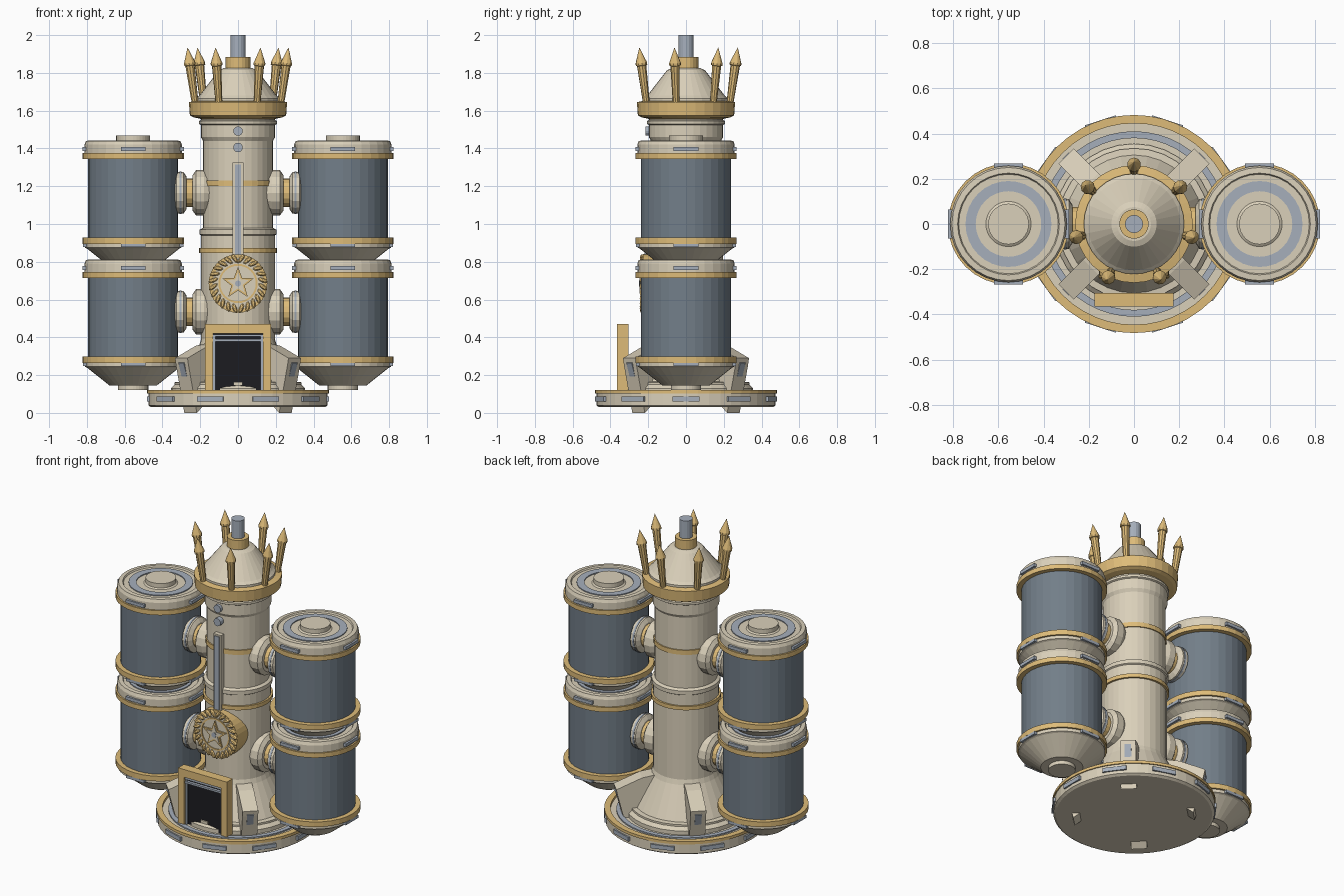
import bpy, bmesh
from math import sin, cos, pi, radians
from mathutils import Matrix, Vector

if "Cube" in bpy.data.objects:
    bpy.data.objects.remove(bpy.data.objects["Cube"])


def material(name, rgb):
    m = bpy.data.materials.new(name)
    m.diffuse_color = (*rgb, 1)
    m.use_nodes = True
    m.node_tree.nodes["Principled BSDF"].inputs["Base Color"].default_value = m.diffuse_color
    return m


CREAM = material("cream", (0.70, 0.63, 0.49))
GOLD = material("gold", (0.73, 0.50, 0.19))
SLATE = material("slate", (0.17, 0.21, 0.25))
STEEL = material("steel", (0.38, 0.43, 0.50))
BLACK = material("black", (0.012, 0.012, 0.015))
T, I = Matrix.Translation, Matrix.Identity(4)


def rot(deg, axis):
    return Matrix.Rotation(radians(deg), 4, axis)


def finish(name, bm, mat, mtx):
    bmesh.ops.transform(bm, matrix=mtx, verts=bm.verts)
    bmesh.ops.recalc_face_normals(bm, faces=bm.faces)
    me = bpy.data.meshes.new(name)
    bm.to_mesh(me)
    bm.free()
    me.materials.append(mat)
    ob = bpy.data.objects.new(name, me)
    bpy.context.collection.objects.link(ob)
    return ob


def lathe(name, profile, mat, mtx=I, seg=32):
    """Revolve (radius, height) points around local z."""
    bm = bmesh.new()
    vs = [bm.verts.new((r, 0, z)) for r, z in profile]
    es = [bm.edges.new(p) for p in zip(vs, vs[1:])]
    bmesh.ops.spin(bm, geom=vs + es, cent=(0, 0, 0), axis=(0, 0, 1),
                   angle=2 * pi, steps=seg, use_duplicate=False)
    bmesh.ops.remove_doubles(bm, verts=bm.verts, dist=1e-5)
    return finish(name, bm, mat, mtx)


def ring(name, r0, r1, z0, z1, mat, mtx=I, seg=32):
    return lathe(name, [(r0, z0), (r1, z0), (r1, z1), (r0, z1), (r0, z0)], mat, mtx, seg)


def disc(name, r, z0, z1, mat, mtx=I, seg=32):
    return lathe(name, [(0, z0), (r, z0), (r, z1), (0, z1)], mat, mtx, seg)


def box(name, size, loc, mat, mtx=I):
    bm = bmesh.new()
    bmesh.ops.create_cube(bm, size=1)
    return finish(name, bm, mat, mtx @ T(loc) @ Matrix.Diagonal((*size, 1)))


def prism(name, pts, z0, z1, mat, mtx=I):
    """Extrude an xy outline along local z."""
    bm = bmesh.new()
    f = bm.faces.new([bm.verts.new((x, y, z0)) for x, y in pts])
    up = bmesh.ops.extrude_face_region(bm, geom=[f])["geom"]
    bmesh.ops.translate(bm, vec=(0, 0, z1 - z0),
                        verts=[v for v in up if isinstance(v, bmesh.types.BMVert)])
    return finish(name, bm, mat, mtx)


# Round base with gold rim, inlaid ring and clips
lathe("base", [(0, .03), (.46, .03), (.475, .04), (.475, .105), (0, .105)], CREAM, seg=48)
ring("base_rim", .445, .482, .103, .121, GOLD, seg=48)
ring("base_inlay", .38, .41, .10, .113, STEEL, seg=48)
for i in range(10):
    box("base_clip", (.02, .145, .026), (.472, 0, .073), STEEL, rot(36 * i, 'Z'))

# Flared foot and central column
lathe("column", [(0, .10), (.355, .10), (.355, .13), (.335, .15), (.335, .162), (.305, .165),
                 (.205, .36), (.195, .39), (.195, .94), (.203, .945), (.203, .97), (.185, .98),
                 (.185, 1.0), (.185, 1.44), (.197, 1.46), (.197, 1.525), (.206, 1.53),
                 (.206, 1.545), (.197, 1.55), (.197, 1.6), (0, 1.6)], CREAM)
ring("column_band_lower", .18, .207, .847, .872, GOLD)
ring("column_band_upper", .17, .192, 1.20, 1.23, GOLD)

# Four buttress fins leaning outward, each with an inset strip
for a in (45, 135, 225, 315):
    m = rot(a, 'Z') @ rot(90, 'X')
    prism("buttress", [(.18, .37), (.27, .355), (.425, .29), (.418, .255), (.355, .0),
                       (.31, .035), (.2, .1)], -.047, .047, CREAM, m)
    prism("buttress_strip", [(.41, .27), (.427, .265), (.38, .125), (.36, .125)],
          -.02, .02, STEEL, m)

# Crown: collar, dome cone, cap and top rod
lathe("crown_collar", [(.19, 1.555), (.235, 1.565), (.255, 1.575), (.26, 1.645),
                       (.225, 1.652), (.19, 1.64), (.19, 1.555)], GOLD)
lathe("crown_cone", [(0, 1.62), (.222, 1.63), (.222, 1.665), (.205, 1.68),
                     (.10, 1.815), (.075, 1.825), (0, 1.825)], CREAM)
disc("crown_cap", .065, 1.82, 1.885, GOLD, seg=20)
disc("top_rod", .04, 1.87, 2.0, STEEL, seg=16)
for i in range(7):
    m = rot(90 + i * 360 / 7, 'Z') @ T((.232, 0, 1.635)) @ rot(8, 'Y')
    lathe("crown_spike", [(0, 0), (.018, 0), (.025, .205), (.031, .208), (.031, .22),
                          (0, .303)], GOLD, m, 10)

# Two stacked tanks and their pipe connectors on each side
for side in (-1, 1):
    for level in (0, .63):
        m = T((side * .555, 0, level))
        disc("tank_body", .238, .28, .73, SLATE, m)
        ring("tank_band_lower", .22, .268, .265, .298, GOLD, m)
        ring("tank_band_upper", .22, .268, .715, .745, GOLD, m)
        lathe("tank_bottom", [(0, .122), (.08, .122), (.08, .145), (.125, .145), (.245, .24),
                              (.256, .245), (.256, .28), (0, .28)], CREAM, m)
        lathe("tank_lid", [(0, .73), (.258, .73), (.258, .79), (.25, .81), (.225, .812),
                           (.22, .803), (.1, .803), (.09, .81), (.09, .838), (0, .838)], CREAM, m)
        ring("tank_lid_inlay", .145, .19, .795, .809, STEEL, m)
        for k in range(4):
            box("tank_clip_upper", (.02, .13, .02), (.258, 0, .767), STEEL, m @ rot(90 * k, 'Z'))
            box("tank_clip_lower", (.02, .13, .018), (.256, 0, .256), STEEL, m @ rot(90 * k, 'Z'))
        p = T((0, 0, .535 + level)) @ rot(90 * side, 'Y')
        lathe("column_flange", [(0, .12), (.09, .12), (.12, .18), (.12, .222), (.095, .24),
                                (0, .24)], CREAM, p, 16)
        disc("pipe_neck", .075, .23, .28, GOLD, p, 16)
        lathe("tank_flange", [(0, .272), (.085, .272), (.11, .288), (.11, .325), (.09, .335),
                              (.09, .36), (0, .36)], CREAM, p, 16)
        ring("tank_gasket", .08, .113, .298, .31, STEEL, p, 16)

# Doorway: gold frame, dark recessed panel, lintel bars, latch
frame = [(-.175, .11), (-.175, .47), (.175, .47), (.175, .11),
         (.132, .11), (.132, .42), (-.132, .42), (-.132, .11)]
front = rot(90, 'X')     # local z points to the front
prism("door_frame", frame, .305, .365, GOLD, front)
box("door_panel", (.27, .03, .32), (0, -.325, .27), BLACK)
for z in (.385, .41):
    box("door_lintel_bar", (.264, .03, .012), (0, -.343, z), STEEL)
for x in (-.126, .126):
    box("door_jamb", (.012, .03, .3), (x, -.336, .26), STEEL)
box("door_latch", (.05, .02, .018), (0, -.338, .155), CREAM)

# Front medallion: drum, face, wreath of leaves and star
med = T((0, 0, .685)) @ front
disc("medallion_drum", .155, .1, .228, GOLD, med)
disc("medallion_face", .135, .2, .232, CREAM, med)
ring("medallion_ring", .094, .104, .2, .237, GOLD, med)
for i in range(24):
    a = 90 + 7.5 + 15 * i
    tilt = 28 if (i < 12) else -28
    bm = bmesh.new()
    bmesh.ops.create_uvsphere(bm, u_segments=8, v_segments=5, radius=1)
    finish("wreath_leaf", bm, GOLD, med @ rot(a, 'Z') @ T((.133, 0, .232)) @ rot(tilt, 'Z')
           @ Matrix.Diagonal((.029, .012, .013, 1)))
star = [((.088, .037)[i % 2] * sin(i * pi / 5), (.088, .037)[i % 2] * cos(i * pi / 5))
        for i in range(10)]
prism("medallion_star", star, .22, .242, GOLD, med)
inner = [(x * .7, y * .7) for x, y in star]
prism("star_inset", inner, .23, .246, CREAM, med)
disc("star_centre", .016, .23, .25, STEEL, med, 12)

# Gauge strip and two studs above the medallion
box("gauge_frame", (.056, .05, .52), (0, -.188, 1.065), CREAM)
box("gauge_strip", (.034, .05, .5), (0, -.195, 1.065), STEEL)
for z in (1.405, 1.492):
    disc("stud", .025, .15, .215, STEEL, T((0, 0, z)) @ front, 14)
